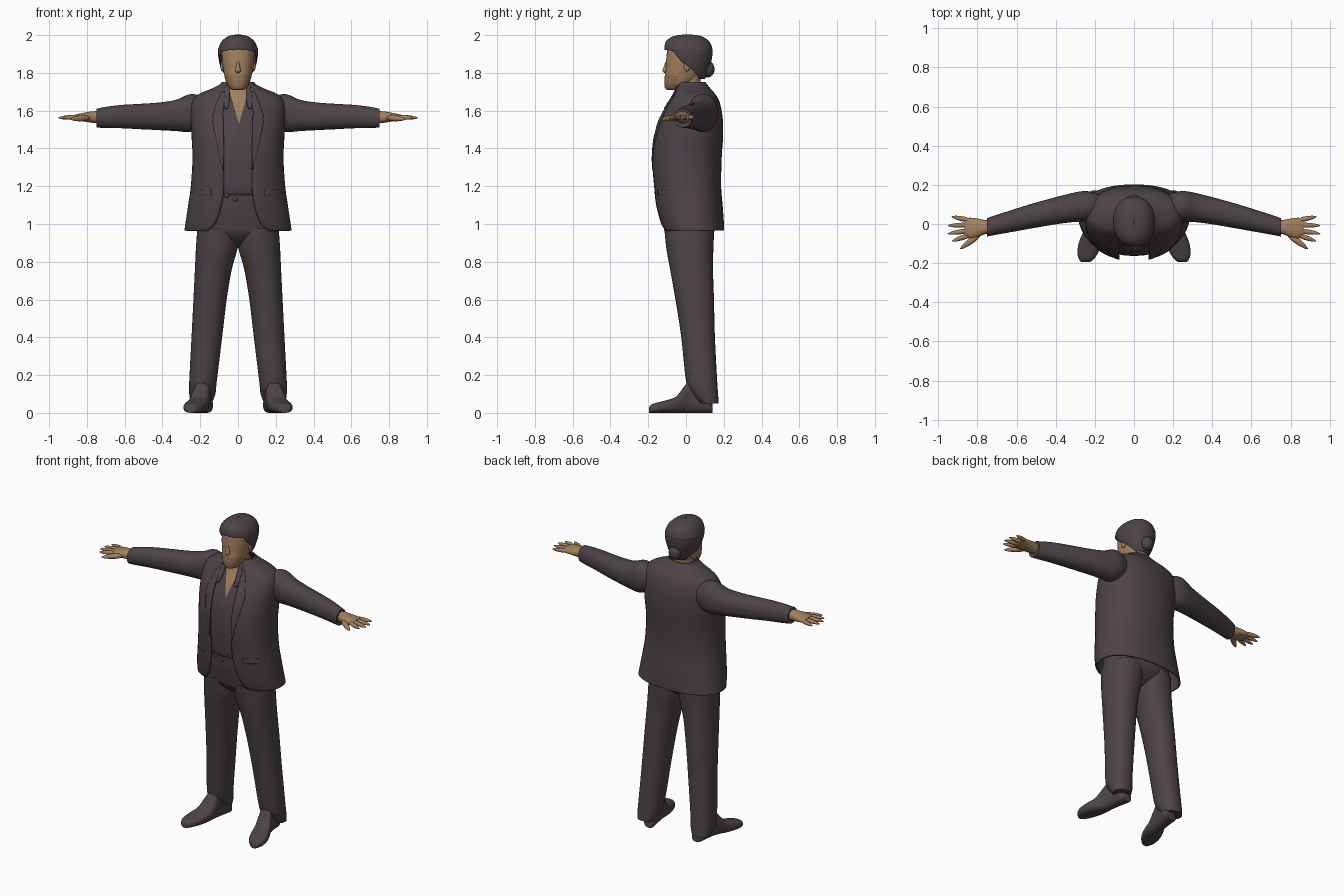
import bpy, bmesh, math
from mathutils import Vector

if "Cube" in bpy.data.objects:
    bpy.data.objects.remove(bpy.data.objects["Cube"], do_unlink=True)


def material(name, rgb):
    m = bpy.data.materials.new(name)
    m.use_nodes = True
    m.diffuse_color = (*rgb, 1)
    m.node_tree.nodes["Principled BSDF"].inputs["Base Color"].default_value = (*rgb, 1)
    return m


CLOTH = material("dark plum grey", (0.075, 0.056, 0.065))
SKIN = material("skin tan", (0.37, 0.215, 0.115))
STUBBLE = material("stubble brown", (0.28, 0.165, 0.09))
made = []


def finish(name, bm, mats, mirror=False, thick=0):
    bmesh.ops.recalc_face_normals(bm, faces=bm.faces)
    mesh = bpy.data.meshes.new(name)
    bm.to_mesh(mesh)
    bm.free()
    for m in mats:
        mesh.materials.append(m)
    ob = bpy.data.objects.new(name, mesh)
    bpy.context.collection.objects.link(ob)
    if mirror:
        ob.modifiers.new("mirror", "MIRROR").use_mirror_merge = False
    if thick:
        s = ob.modifiers.new("thickness", "SOLIDIFY")
        s.thickness, s.offset = thick, 0
    made.append(ob)


def dense(rings, k=4):
    """Smooth the list of rings with a Catmull-Rom spline."""
    out = []
    for i in range(len(rings) - 1):
        p = [rings[max(0, min(len(rings) - 1, i + j))] for j in (-1, 0, 1, 2)]
        for s in range(k):
            t = s / k
            out.append([0.5 * (2 * b + (c - a) * t + (2 * a - 5 * b + 4 * c - d) * t * t
                               + (3 * b - a - 3 * c + d) * t ** 3) for a, b, c, d in zip(*p)])
    return out + [list(rings[-1])]


def power(v, n):
    return math.copysign(abs(v) ** (2 / n), v)


def loft(name, rings, mats, axis=2, n=2.2, sides=40, opening=False, mirror=False,
         thick=0, edit=None):
    """Rings are (position, a min, a max, b min, b max[, front opening angle])."""
    bm = bmesh.new()
    rows = []
    for r in dense(rings):
        pos, a0, a1, b0, b1 = r[:5]
        gap = max(0, r[5]) if opening else 0
        row = []
        for i in range(sides + 1):
            t = gap + (2 * math.pi - 2 * gap) * i / sides
            co = [(a0 + a1) / 2 + (a1 - a0) / 2 * power(math.sin(t), n),
                  (b0 + b1) / 2 - (b1 - b0) / 2 * power(math.cos(t), n)]
            co.insert(axis, pos)
            row.append(bm.verts.new(co))
        rows.append(row)
    for lo, hi in zip(rows, rows[1:]):
        for i in range(sides):
            bm.faces.new((lo[i], lo[i + 1], hi[i + 1], hi[i]))
    bmesh.ops.remove_doubles(bm, verts=bm.verts, dist=1e-5)
    if not opening:
        bmesh.ops.holes_fill(bm, edges=[e for e in bm.edges if e.is_boundary], sides=0)
    if edit:
        edit(bm)
    finish(name, bm, mats, mirror, thick)


def body(z, half, front, back, *more):
    return (z, -half, half, front, back, *more)


def ball(name, centre, size, mat, mirror=False):
    bm = bmesh.new()
    bmesh.ops.create_uvsphere(bm, u_segments=20, v_segments=12, radius=1)
    for v in bm.verts:
        v.co = Vector(centre) + Vector([a * b for a, b in zip(v.co, size)])
    finish(name, bm, [mat], mirror)


# Jacket, open at the front: height, half width, front, back, half gap
NJ = 2.3
coat = [(0.965, .28, -.122, .198, .16), (1.0, .275, -.138, .197, .12), (1.1, .26, -.16, .19, .086),
        (1.2, .246, -.17, .182, .075), (1.35, .237, -.181, .185, .075), (1.48, .243, -.166, .193, .08),
        (1.58, .246, -.13, .188, .08), (1.65, .238, -.085, .172, .07), (1.685, .205, -.064, .152, .06),
        (1.71, .145, -.054, .13, .056), (1.735, .095, -.045, .11, .052), (1.75, .082, -.035, .098, .052)]
loft("jacket", [body(z, h, f, b, math.asin((w / h) ** (NJ / 2))) for z, h, f, b, w in coat],
     [CLOTH], n=NJ, sides=56, opening=True, thick=0.008)
coat_rings = dense(coat, 8)


def coat_front(x, z):
    """Depth of the jacket's front surface."""
    r = min(coat_rings, key=lambda q: abs(q[0] - z))
    u = min(abs(x) / r[1], 1)
    return (r[2] + r[3]) / 2 - (r[3] - r[2]) / 2 * (1 - u ** NJ) ** (1 / NJ)


def plate(name, rows, lift):
    """A thin cloth plate laid on the jacket; rows are (height, inner x, outer x)."""
    bm = bmesh.new()
    grid = []
    for z, x0, x1 in dense(rows):
        xs = [x0 + (x1 - x0) * i / 6 for i in range(7)]
        grid.append([bm.verts.new((x, coat_front(x, z) - lift, z)) for x in xs])
    for lo, hi in zip(grid, grid[1:]):
        for i in range(6):
            bm.faces.new((lo[i], lo[i + 1], hi[i + 1], hi[i]))
    finish(name, bm, [CLOTH], True, 0.005)


plate("lapels", [(1.29, .075, .08), (1.42, .075, .11), (1.55, .078, .135), (1.6, .078, .125),
                 (1.66, .068, .105), (1.7, .058, .085)], 0.004)
plate("pocket_flaps", [(1.15, .14, .235), (1.18, .14, .235)], 0.0025)
plate("shirt_collar", [(1.61, .055, .07), (1.65, .046, .075), (1.7, .044, .07), (1.735, .046, .065)], 0.006)


# Shirt with the open neck cut in as a V of skin
def open_neck(bm):
    slope, tip = 0.28, Vector((0.005, 0, 1.53))
    for s in (-1, 1):
        bmesh.ops.bisect_plane(bm, geom=bm.verts[:] + bm.edges[:] + bm.faces[:],
                               plane_co=tip, plane_no=(s, 0, -slope))
    for f in bm.faces:
        c = f.calc_center_median()
        if c.y < 0 and abs(c.x - tip.x) < (c.z - tip.z) * slope:
            f.material_index = 1


loft("shirt", [body(1.15, .19, -.14, .14), body(1.185, .205, -.155, .15), body(1.35, .21, -.163, .16),
               body(1.48, .215, -.15, .165), body(1.58, .2, -.115, .15), body(1.65, .15, -.08, .13),
               body(1.69, .085, -.062, .1), body(1.735, .064, -.045, .085)],
     [CLOTH, SKIN], n=NJ, sides=48, edit=open_neck)

# Trousers
loft("trouser_hips", [body(0.872, .03, .0, .05), body(0.9, .09, -.06, .1), body(0.95, .2, -.108, .145),
                      body(1.0, .215, -.122, .158), body(1.08, .21, -.137, .162),
                      body(1.18, .19, -.145, .15)], [CLOTH])
loft("trouser_legs", [(0.05, .14, .25, .075, .172), (0.1, .12, .258, .03, .17), (0.17, .112, .258, .0, .165),
                      (0.4, .084, .246, -.025, .153), (0.6, .06, .236, -.056, .148), (0.76, .033, .228, -.084, .143),
                      (0.87, .003, .223, -.104, .145), (0.98, -.004, .215, -.115, .15)], [CLOTH], mirror=True)
ball("waist_button", (-.015, -.141, 1.13), (.012, .008, .012), CLOTH)
ball("belt_end", (-.06, -.141, 1.15), (.012, .008, .012), CLOTH)

# Shoes, from toe to heel
loft("shoes", [(y, x - w, x + w, 0, h) for y, x, w, h in
               [(-.195, .247, .02, .03), (-.182, .244, .036, .045), (-.15, .237, .052, .055),
                (-.1, .224, .059, .068), (-.05, .209, .055, .088), (-.01, .197, .048, .14),
                (.02, .19, .044, .165), (.08, .18, .042, .13), (.125, .173, .04, .08), (.14, .17, .03, .06)]],
     [CLOTH], axis=1, n=2.6, mirror=True)

# Sleeves, from shoulder to cuff
loft("sleeves", [(.15, .035, .14, 1.53, 1.655), (.21, .018, .162, 1.5, 1.682), (.26, .012, .168, 1.487, 1.686),
                 (.33, .008, .155, 1.492, 1.657), (.42, -.005, .132, 1.497, 1.643), (.52, -.022, .104, 1.502, 1.636),
                 (.62, -.04, .073, 1.507, 1.63), (.7, -.054, .047, 1.508, 1.62), (.75, -.064, .03, 1.511, 1.61)],
     [CLOTH], axis=0, mirror=True)

# Hands
loft("palms", [(.72, -.047, .017, 1.533, 1.595), (.76, -.052, .02, 1.534, 1.597), (.8, -.068, .028, 1.54, 1.592),
               (.835, -.074, .032, 1.546, 1.585), (.865, -.064, .03, 1.552, 1.578)],
     [SKIN], axis=0, sides=24, mirror=True)


def finger(name, start, end, radius):
    bm = bmesh.new()
    a, b = Vector(start), Vector(end)
    bmesh.ops.create_uvsphere(bm, u_segments=12, v_segments=10, radius=1)
    turn = (b - a).to_track_quat("Z", "Y")
    for v in bm.verts:
        # rounded tube that narrows towards the tip
        p = Vector((v.co.x, v.co.y, 0)) * radius * (1 - 0.25 * v.co.z)
        p.z = v.co.z * (b - a).length / 2
        v.co = (a + b) / 2 + turn @ p
    finish(name, bm, [SKIN], True)


for label, y0, x1, y1 in (("index_fingers", -.055, .93, -.088), ("middle_fingers", -.032, .952, -.05),
                          ("ring_fingers", -.005, .952, -.008), ("little_fingers", .018, .932, .038)):
    finger(label, (.835, y0, 1.567), (x1, y1, 1.562), 0.0125)
finger("thumbs", (.785, -.05, 1.563), (.888, -.128, 1.555), 0.0155)


# Head with a stubble patch round the mouth and chin
def stubble(bm):
    for f in bm.faces:
        c = f.calc_center_median()
        if c.z < 1.785 and c.y < -0.045 and not (abs(c.x) < 0.02 and 1.762 < c.z < 1.772):
            f.material_index = 1


loft("neck", [body(1.6, .065, -.06, .08), body(1.68, .056, -.052, .075), body(1.74, .054, -.045, .075),
              body(1.8, .055, -.04, .08)], [SKIN])
loft("head", [body(1.71, .025, -.1, -.045), body(1.718, .042, -.111, -.01), body(1.745, .06, -.115, .035),
              body(1.78, .071, -.113, .07), body(1.82, .079, -.107, .085), body(1.855, .084, -.106, .095),
              body(1.885, .086, -.103, .1), body(1.92, .086, -.099, .1), body(1.955, .07, -.08, .085),
              body(1.98, .035, -.04, .05)], [SKIN, STUBBLE], n=2.2, edit=stubble)
loft("nose", [body(1.799, .008, -.113, -.09), body(1.81, .015, -.125, -.09), body(1.825, .012, -.121, -.09),
              body(1.85, .008, -.112, -.09), body(1.872, .007, -.102, -.09)], [SKIN], n=2, sides=20)
ball("ears", (.084, .005, 1.835), (.009, .017, .027), SKIN, True)

# Hair swept back over the head into a small bun
loft("hair", [body(1.768, .058, -.06, .098, 2.25), body(1.8, .078, -.09, .112, 1.95),
              body(1.835, .091, -.105, .123, 1.6), body(1.865, .098, -.111, .132, 1.3),
              body(1.9, .103, -.112, .137, 1.05), body(1.918, .103, -.112, .137, .85),
              body(1.926, .102, -.112, .137, 0), body(1.96, .088, -.106, .124, 0),
              body(1.985, .062, -.08, .095, 0), body(1.997, .032, -.04, .055, 0), body(2.0, .003, .0, .01, 0)],
     [CLOTH], sides=48, opening=True, thick=0.006)
ball("hair_bun", (-.003, .115, 1.82), (.04, .036, .044), CLOTH)

# Smooth shading with crisp edges
bpy.ops.object.select_all(action="DESELECT")
for ob in made:
    ob.select_set(True)
bpy.context.view_layer.objects.active = made[0]
bpy.ops.object.shade_smooth_by_angle(angle=math.radians(50))
